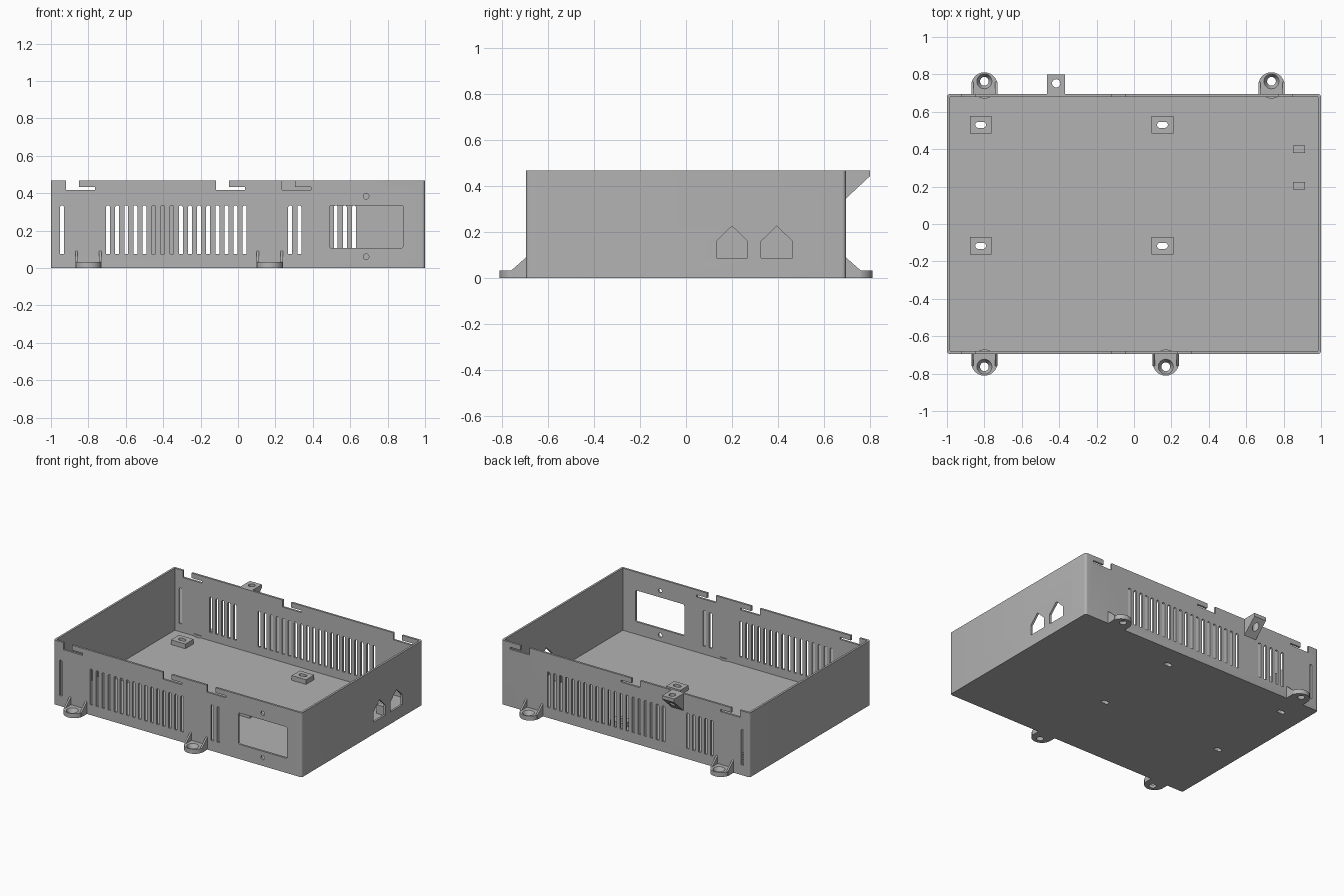
import bpy, bmesh
from math import cos, sin, pi, radians

old = bpy.data.objects.get("Cube")
if old:
    bpy.data.objects.remove(old, do_unlink=True)

grey = bpy.data.materials.new("plain_grey")
grey.use_nodes = True
COLOUR = (0.45, 0.45, 0.45, 1)
grey.diffuse_color = COLOUR
grey.node_tree.nodes["Principled BSDF"].inputs["Base Color"].default_value = COLOUR

# Main sizes
HX, HY, H = 1.0, 0.695, 0.468
WALL, FLOOR = 0.015, 0.016
EAR_R, EAR_T = 0.07, 0.033


def arc(cx, cy, r, start, end, n=12):
    angles = [radians(start + (end - start) * i / n) for i in range(n + 1)]
    return [(cx + r * cos(a), cy + r * sin(a)) for a in angles]


def rect(u0, v0, u1, v1):
    return [(u0, v0), (u1, v0), (u1, v1), (u0, v1)]


def rounded(u0, v0, u1, v1, r, n=6):
    return (arc(u1 - r, v1 - r, r, 0, 90, n) + arc(u0 + r, v1 - r, r, 90, 180, n)
            + arc(u0 + r, v0 + r, r, 180, 270, n) + arc(u1 - r, v0 + r, r, 270, 360, n))


def prism(bm, profile, axis, lo, hi):
    """Extrude a closed 2D profile along one axis."""
    place = {"x": lambda u, v, w: (w, u, v),
             "y": lambda u, v, w: (u, w, v),
             "z": lambda u, v, w: (u, v, w)}[axis]
    a = [bm.verts.new(place(u, v, lo)) for u, v in profile]
    b = [bm.verts.new(place(u, v, hi)) for u, v in profile]
    faces = [bm.faces.new(a), bm.faces.new(b[::-1])]
    for i in range(len(a)):
        j = (i + 1) % len(a)
        faces.append(bm.faces.new((a[i], b[i], b[j], a[j])))
    bmesh.ops.recalc_face_normals(bm, faces=faces)


def make(name, bm):
    mesh = bpy.data.meshes.new(name)
    bm.to_mesh(mesh)
    bm.free()
    mesh.materials.append(grey)
    ob = bpy.data.objects.new(name, mesh)
    bpy.context.collection.objects.link(ob)
    return ob


def solid(name, *prisms):
    bm = bmesh.new()
    for p in prisms:
        prism(bm, *p)
    return make(name, bm)


def activate(ob):
    bpy.ops.object.select_all(action="DESELECT")
    ob.select_set(True)
    bpy.context.view_layer.objects.active = ob


def boolean(ob, tool, operation="DIFFERENCE"):
    """Apply a boolean and discard the tool object."""
    tool.hide_render = True
    activate(ob)
    mod = ob.modifiers.new("boolean", "BOOLEAN")
    mod.operation, mod.solver, mod.object = operation, "EXACT", tool
    bpy.ops.object.modifier_apply(modifier=mod.name)
    bpy.data.objects.remove(tool, do_unlink=True)


def smooth(ob):
    activate(ob)
    bpy.ops.object.shade_smooth_by_angle(angle=radians(30))


# Open tray
body = solid("case_body", (rounded(-HX, -HY, HX, HY, 0.016), "z", 0, H))
boolean(body, solid("cavity", (rect(-HX + WALL, -HY + WALL, HX - WALL, HY - WALL), "z", FLOOR, 1)))


# Wall openings
def vent(x):
    r = 0.0105
    return [(x - r, 0.075), (x + r, 0.075)] + arc(x, 0.335 - r, r, 0, 180, 8)


def lid_notch(x):
    z0, z1 = 0.417, 0.432
    return [(x, z0), (x + 0.155, z0), (x + 0.155, z1), (x + 0.07, z1), (x + 0.07, 0.6), (x, 0.6)]


def vent_row(indices):
    return [vent(-0.941)] + [vent(-0.695 + 0.0487 * i) for i in indices]


front = vent_row([*range(16), 20, 21]) + [lid_notch(x) for x in (-0.92, -0.118, 0.235)]
front.append(rounded(0.49, 0.107, 0.883, 0.335, 0.01, 4))
front += [arc(0.685, z, 0.015, 0, 345, 23) for z in (0.06, 0.383)]
back = vent_row([*range(5), *range(8, 28)]) + [lid_notch(x) for x in (-0.92, -0.118, 0.775)]
side = [[(y - 0.068, 0.087), (y + 0.068, 0.087), (y + 0.068, 0.16), (y, 0.226), (y - 0.068, 0.16)]
        for y in (0.2, 0.395)]
cuts = [(p, "y", -HY - 0.03, -HY + 0.03) for p in front]
cuts += [(p, "y", HY - 0.03, HY + 0.03) for p in back]
cuts += [(p, "x", HX - 0.03, HX + 0.03) for p in side]
boolean(body, solid("wall_cutters", *cuts))


# Board standoffs with slotted holes through the floor
def slot(x, y):
    return arc(x + 0.013, y, 0.016, -90, 90) + arc(x - 0.013, y, 0.016, 90, 270)


spots = [(x, y) for x in (-0.82, 0.152) for y in (-0.117, 0.53)]
boolean(body, solid("floor_slots", *[(slot(x, y), "z", -0.1, 0.1) for x, y in spots]))
smooth(body)
for x, y in spots:
    standoff = solid("standoff", (rect(x - 0.058, y - 0.047, x + 0.058, y + 0.047), "z", FLOOR, 0.05))
    boolean(standoff, solid("slot_cutter", (slot(x, y), "z", -0.1, 0.1)))
    smooth(standoff)

# Cable posts behind the side openings
for y in (0.205, 0.4):
    solid("cable_post", (rect(0.85, y - 0.02, 0.915, y + 0.02), "z", FLOOR - 0.004, 0.08))


# Screw ears with countersunk holes and side gussets
def screw_ear(x, s):
    cy = 0.741
    plate = (arc(x, cy, EAR_R, 0, 180, 24) + [(x - EAR_R, HY - 0.005), (x - 0.051, HY - 0.005)]
             + arc(x, cy, EAR_R, 225, 315, 12) + [(x + 0.051, HY - 0.005), (x + EAR_R, HY - 0.005)])
    ear = solid("screw_ear", ([(u, s * v) for u, v in plate], "z", 0, EAR_T))
    bm = bmesh.new()
    bmesh.ops.create_cone(bm, cap_ends=True, segments=32, radius1=0.02, radius2=0.043, depth=0.045)
    bmesh.ops.translate(bm, verts=bm.verts, vec=(x, s * 0.763, 0.016))
    boolean(ear, make("countersink", bm))
    smooth(ear)
    web = [(s * u, v) for u, v in ((HY - 0.005, 0.002), (0.76, 0.002), (0.76, EAR_T), (HY, 0.09), (HY - 0.005, 0.09))]
    solid("ear_gussets", (web, "x", x - EAR_R, x - EAR_R + 0.012),
          (web, "x", x + EAR_R - 0.012, x + EAR_R))


for ear_x, ear_side in ((-0.8, -1), (0.17, -1), (-0.8, 1), (0.735, 1)):
    screw_ear(ear_x, ear_side)

# Wedge-shaped lid tab on the back rim
wedge = [(HY - 0.005, 0.345), (HY, 0.345), (0.8, 0.443), (0.8, H), (HY - 0.005, H)]
tab = solid("lid_tab", (wedge, "x", -0.465, -0.368))
boolean(tab, solid("tab_hole", (arc(-0.416, 0.752, 0.022, 0, 345, 23), "z", 0.2, 0.6)))
smooth(tab)
